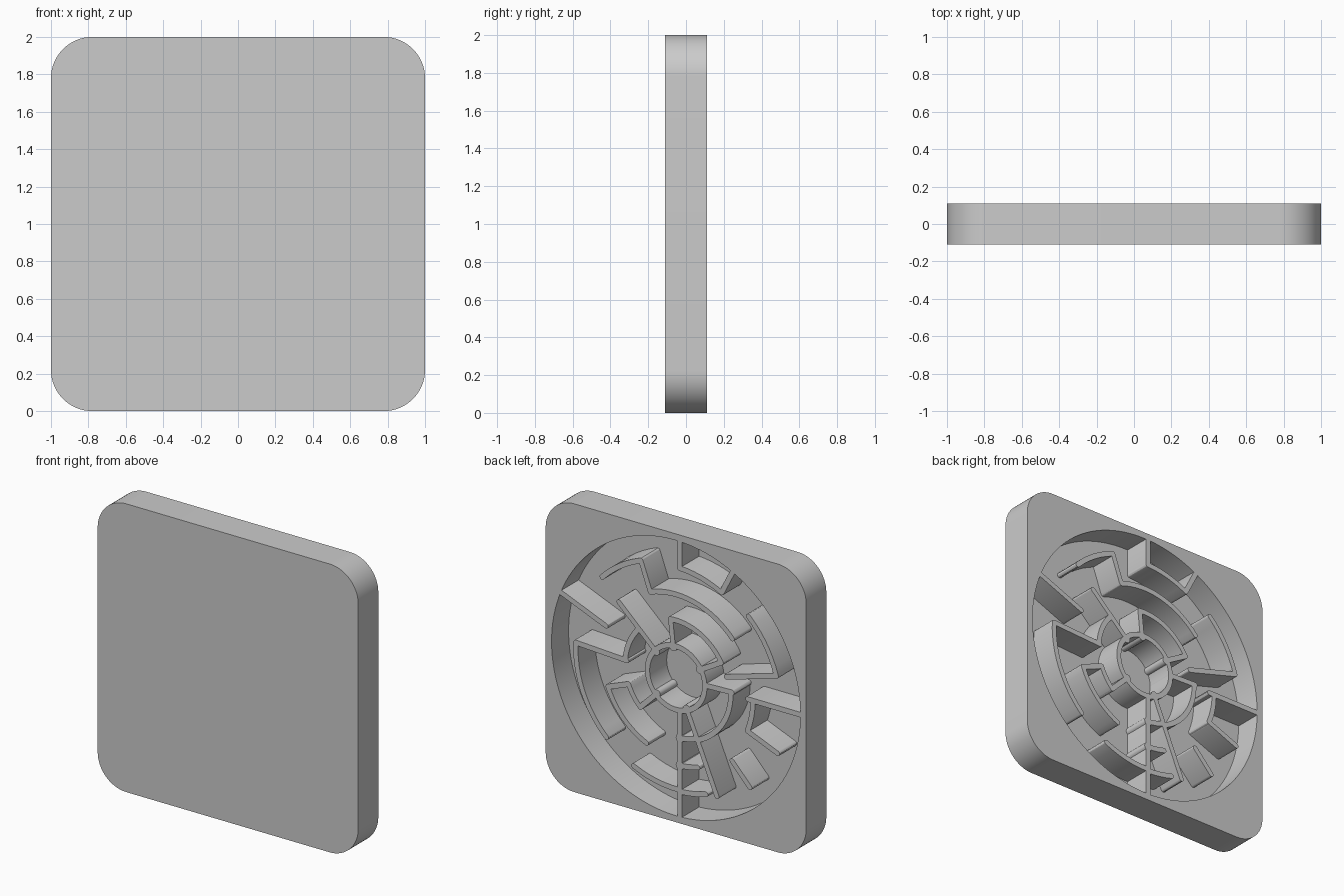
import bpy, bmesh
from math import sin, cos, pi, radians, atan2
from mathutils import Vector

cube = bpy.data.objects.get("Cube")
if cube:
    bpy.data.objects.remove(cube, do_unlink=True)

BACK, FRONT, FLOOR = 0.11, -0.11, -0.077
RIM, THICK = 0.955, 0.036

grey = bpy.data.materials.new("plain_grey")
grey.use_nodes = True
grey.diffuse_color = (0.6, 0.6, 0.6, 1)
grey.node_tree.nodes["Principled BSDF"].inputs["Base Color"].default_value = (0.6, 0.6, 0.6, 1)


def prism(name, outline, y0, y1):
    """Extrude an outline, drawn as seen from behind, between two depths."""
    bm = bmesh.new()
    face = bm.faces.new([bm.verts.new((-u, y0, 1 + w)) for u, w in outline])
    new = bmesh.ops.extrude_face_region(bm, geom=[face])["geom"]
    verts = [v for v in new if isinstance(v, bmesh.types.BMVert)]
    bmesh.ops.translate(bm, verts=verts, vec=(0, y1 - y0, 0))
    bmesh.ops.recalc_face_normals(bm, faces=bm.faces)
    mesh = bpy.data.meshes.new(name)
    bm.to_mesh(mesh)
    bm.free()
    mesh.materials.append(grey)
    ob = bpy.data.objects.new(name, mesh)
    bpy.context.collection.objects.link(ob)
    return ob


def polar(r, deg):
    return Vector((r * cos(radians(deg)), r * sin(radians(deg))))


def circle(r, n, centre=Vector((0, 0))):
    return [centre + polar(r, 360 * i / n) for i in range(n)]


def wall(name, path, t=THICK):
    """A thin wall with rounded ends that follows a path."""
    left, right = [], []
    for i, p in enumerate(path):
        d = (path[min(i + 1, len(path) - 1)] - path[max(i - 1, 0)]).normalized()
        n = Vector((-d.y, d.x)) * t / 2
        left.append(p + n)
        right.append(p - n)

    def cap(p, d):
        a = atan2(d.y, d.x)
        return [p + Vector((cos(a + k * pi / 6), sin(a + k * pi / 6))) * t / 2
                for k in range(-2, 3)]

    end = cap(path[-1], path[-1] - path[-2])
    start = cap(path[0], path[0] - path[1])
    return prism(name, right + end + left[::-1] + start, FLOOR - 0.005, BACK)


def spoke(name, deg, r0, r1):
    return wall(name, [polar(r0, deg), polar(r1, deg)])


def arc(name, r, a0, a1):
    n = max(4, int(abs(a1 - a0) / 4))
    return wall(name, [polar(r, a0 + (a1 - a0) * i / n) for i in range(n + 1)])


# Rounded square plate with a round recess in the back
corner = 0.22
outline = []
for q in range(4):
    mid = Vector(((1, -1, -1, 1)[q], (1, 1, -1, -1)[q])) * (1 - corner)
    outline += [mid + polar(corner, 90 * q + 90 * i / 16) for i in range(17)]
plate = prism("plate", outline, FRONT, BACK)
cutter = prism("recess_cutter", circle(RIM, 128), FLOOR, BACK + 0.1)
cutter.hide_render = True
mod = plate.modifiers.new("recess", "BOOLEAN")
mod.operation, mod.object, mod.solver = "DIFFERENCE", cutter, "EXACT"
bpy.context.view_layer.objects.active = plate
bpy.ops.object.modifier_apply(modifier=mod.name)
bpy.data.objects.remove(cutter, do_unlink=True)

# Hub ring with small round pins
hub = arc("hub_ring_upper", 0.22, 0, 180), arc("hub_ring_lower", 0.22, 180, 360)
for deg in (30, 96, 137, 225, 293):
    prism("hub_pin", circle(0.028, 16, polar(0.21, deg)), FLOOR, BACK)

# Straight walls: angle, inner radius, outer radius
for deg, r0, r1 in ((158, 0.58, RIM), (177, 0.38, 0.77), (201, 0.39, 0.56),
                    (225, 0.22, 0.39), (110, 0.58, 0.79), (137, 0.22, 0.6),
                    (63, 0.77, RIM), (96, 0.22, 0.4), (30, 0.22, 0.4),
                    (16, 0.4, 0.8), (0, 0.55, RIM), (2, 0.22, 0.43),
                    (-22, 0.6, 0.84), (-47, 0.63, 0.83), (-67, 0.22, 0.8)):
    spoke("radial_wall", deg, r0, r1)

# Curved walls: radius, start angle, end angle
for r, a0, a1 in ((0.77, 177, 226), (0.56, 201, 246), (0.77, 245, 272),
                  (0.39, 137, 177), (0.39, 201, 225), (0.79, 110, 136),
                  (0.58, 42, 110), (0.77, 63, 88), (0.4, 30, 96),
                  (0.8, 16, 46), (0.59, -22, 0), (0.42, -67, 2),
                  (0.6, 272, 286), (0.78, 272, 287), (0.41, 274, 293)):
    arc("curved_wall", r, a0, a1)

# Upright walls at top and bottom, with pins
shift = 0.028
wall("bottom_wall", [Vector((shift, -0.22)), Vector((shift, -RIM))])
wall("top_wall", [Vector((shift, 0.77)), Vector((shift, RIM))])
for w in (-0.41, -0.6):
    prism("wall_pin", circle(0.03, 16, Vector((shift, w))), FLOOR, BACK)

# Smooth the round sides and keep the edges sharp
bpy.ops.object.select_all(action="DESELECT")
for ob in bpy.context.collection.objects:
    if ob.type == "MESH":
        ob.select_set(True)
bpy.ops.object.shade_smooth_by_angle(angle=radians(30))
